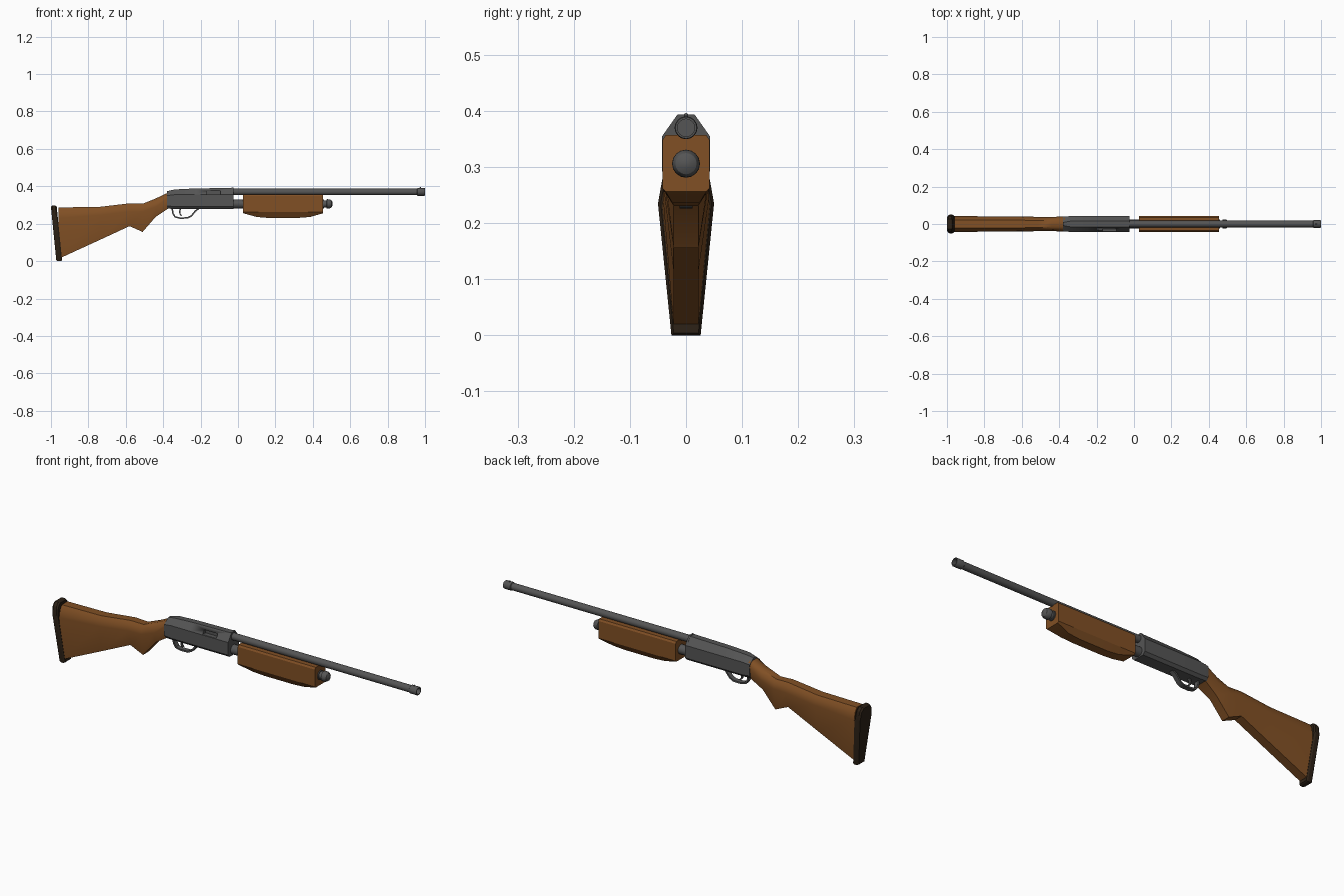
import bpy, bmesh, math
from mathutils import Vector

if "Cube" in bpy.data.objects:
    bpy.data.objects.remove(bpy.data.objects["Cube"])


def material(name, rgb):
    m = bpy.data.materials.new(name)
    m.diffuse_color = (*rgb, 1)
    m.use_nodes = True
    m.node_tree.nodes["Principled BSDF"].inputs["Base Color"].default_value = m.diffuse_color
    return m


WOOD = material("wood", (0.22, 0.08, 0.018))
STEEL = material("dark_steel", (0.09, 0.09, 0.09))
RUBBER = material("rubber", (0.025, 0.015, 0.008))


def finish(name, bm, mat, angle=30):
    bmesh.ops.recalc_face_normals(bm, faces=bm.faces)
    me = bpy.data.meshes.new(name)
    bm.to_mesh(me)
    bm.free()
    me.materials.append(mat)
    ob = bpy.data.objects.new(name, me)
    bpy.context.collection.objects.link(ob)
    bpy.ops.object.select_all(action='DESELECT')
    ob.select_set(True)
    bpy.context.view_layer.objects.active = ob
    bpy.ops.object.shade_smooth_by_angle(angle=math.radians(angle))
    return ob


def bridge(bm, rings, closed=False):
    n = len(rings[0])
    pairs = list(zip(rings, rings[1:])) + ([(rings[-1], rings[0])] if closed else [])
    for a, b in pairs:
        for i in range(n):
            j = (i + 1) % n
            bm.faces.new((a[i], a[j], b[j], b[i]))
    if not closed:
        bm.faces.new(rings[0])
        bm.faces.new(rings[-1])


def loft(name, sections, mat, shear=0.0, angle=30):
    """sections: (x, half outline of (y, z) from top to bottom), mirrored in y"""
    bm = bmesh.new()
    rings = []
    for x, half in sections:
        ring = half + [(-y, z) for y, z in reversed(half)]
        rings.append([bm.verts.new((x - shear * z, y, z)) for y, z in ring])
    bridge(bm, rings)
    return finish(name, bm, mat, angle)


def turned(name, profile, z, mat, sides=16):
    """profile: (x, radius) turned around an axis along x"""
    bm = bmesh.new()
    rings = []
    for x, r in profile:
        rings.append([bm.verts.new((x, r * math.cos(a), z + r * math.sin(a)))
                      for a in (2 * math.pi * i / sides for i in range(sides))])
    bridge(bm, rings)
    return finish(name, bm, mat)


def strip(name, path, half_width, thick, mat):
    """flat bar following an (x, z) path"""
    bm = bmesh.new()
    pts = [Vector(p) for p in path]
    rings = []
    for i, p in enumerate(pts):
        d = (pts[min(i + 1, len(pts) - 1)] - pts[max(i - 1, 0)]).normalized()
        o = Vector((-d.y, d.x)) * thick / 2
        rings.append([bm.verts.new((q.x, y, q.y)) for q, y in
                      ((p + o, half_width), (p + o, -half_width),
                       (p - o, -half_width), (p - o, half_width))])
    bridge(bm, rings)
    return finish(name, bm, mat)


def box(name, lo, hi, mat):
    return loft(name, [(x, [(hi[1], hi[2]), (hi[1], lo[2])]) for x in (lo[0], hi[0])], mat)


# Stock: x, top, widest height, bottom, then top / widest / bottom half widths
stock = [(-0.96, 0.287, 0.23, 0.012, 0.022, 0.042, 0.022),
         (-0.74, 0.290, 0.245, 0.113, 0.022, 0.041, 0.022),
         (-0.58, 0.309, 0.265, 0.187, 0.020, 0.040, 0.022),
         (-0.51, 0.307, 0.265, 0.156, 0.018, 0.038, 0.022),
         (-0.44, 0.335, 0.29, 0.237, 0.017, 0.038, 0.022),
         (-0.37, 0.368, 0.345, 0.283, 0.017, 0.040, 0.030)]
loft("stock", [(x, [(a, t), ((a + 2 * b) / 3, t - (t - m) * 0.35), (b, m), (c, lo)])
               for x, t, m, lo, a, b, c in stock], WOOD, angle=40)

# Butt pad
pad = [(0.026, 0.297), (0.042, 0.28), (0.05, 0.235), (0.026, 0.0)]
inner = [(0.022, 0.292), (0.038, 0.276), (0.045, 0.235), (0.022, 0.004)]
loft("butt_pad", [(-0.971, inner), (-0.963, pad), (-0.947, pad), (-0.940, inner)],
     RUBBER, shear=0.1)

# Receiver with ejection port
def body(top, half=0.042):
    return [(0.015, top), (half, 0.355), (half, 0.292), (0.03, 0.279)]


receiver = loft("receiver", [(-0.38, [(0.008, 0.374), (0.040, 0.35), (0.040, 0.295), (0.03, 0.281)]),
                             (-0.34, body(0.383)), (-0.24, body(0.388)),
                             (-0.025, body(0.392))], STEEL)
bm = bmesh.new()
bmesh.ops.create_cube(bm, size=1)
for v in bm.verts:
    v.co = Vector((-0.13 + v.co.x * 0.075, -0.043 + v.co.y * 0.05, 0.366 + v.co.z * 0.018))
cutter = finish("port_cutter", bm, STEEL)
cutter.hide_render = True
mod = receiver.modifiers.new("port", 'BOOLEAN')
mod.object = cutter
mod.operation = 'DIFFERENCE'
mod.solver = 'EXACT'
bpy.context.view_layer.objects.active = receiver
bpy.ops.object.modifier_apply(modifier="port")
bpy.data.objects.remove(cutter)
loft("receiver_front_band", [(-0.034, body(0.394, 0.0425)), (-0.025, body(0.394, 0.0425))], STEEL)

# Barrel with muzzle ring, bore and bead sight
turned("barrel", [(-0.04, 0.0175), (0.957, 0.0175), (0.960, 0.0205), (0.997, 0.0205),
                  (1.0, 0.019), (1.0, 0.0155), (0.97, 0.0155)], 0.370, STEEL)
bm = bmesh.new()
bmesh.ops.create_uvsphere(bm, u_segments=10, v_segments=6, radius=0.004)
bmesh.ops.translate(bm, verts=bm.verts, vec=(0.975, 0, 0.392))
finish("bead_sight", bm, STEEL)

# Magazine tube and rounded cap
turned("magazine_tube", [(-0.04, 0.0235), (0.46, 0.0235)], 0.306, STEEL)
turned("magazine_cap", [(0.45, 0.019), (0.472, 0.019), (0.475, 0.025), (0.49, 0.0245),
                        (0.500, 0.019), (0.506, 0.008)], 0.306, STEEL)

# Sliding fore-end
end = [(0.036, 0.357), (0.042, 0.348), (0.042, 0.262), (0.036, 0.256)]
mid = [(0.036, 0.357), (0.042, 0.348), (0.042, 0.262), (0.022, 0.231)]
loft("fore_end", [(0.028, end), (0.10, [*mid[:3], (0.024, 0.236)]), (0.16, mid),
                  (0.32, mid), (0.385, [*mid[:3], (0.024, 0.236)]), (0.455, end)], WOOD, angle=20)

# Trigger guard and trigger
strip("trigger_guard", [(-0.352, 0.285), (-0.348, 0.255), (-0.336, 0.236), (-0.31, 0.230),
                        (-0.27, 0.231), (-0.25, 0.241), (-0.228, 0.268), (-0.205, 0.284)],
      0.012, 0.008, STEEL)
strip("trigger", [(-0.305, 0.285), (-0.312, 0.268), (-0.310, 0.252), (-0.302, 0.243)],
      0.005, 0.007, STEEL)
